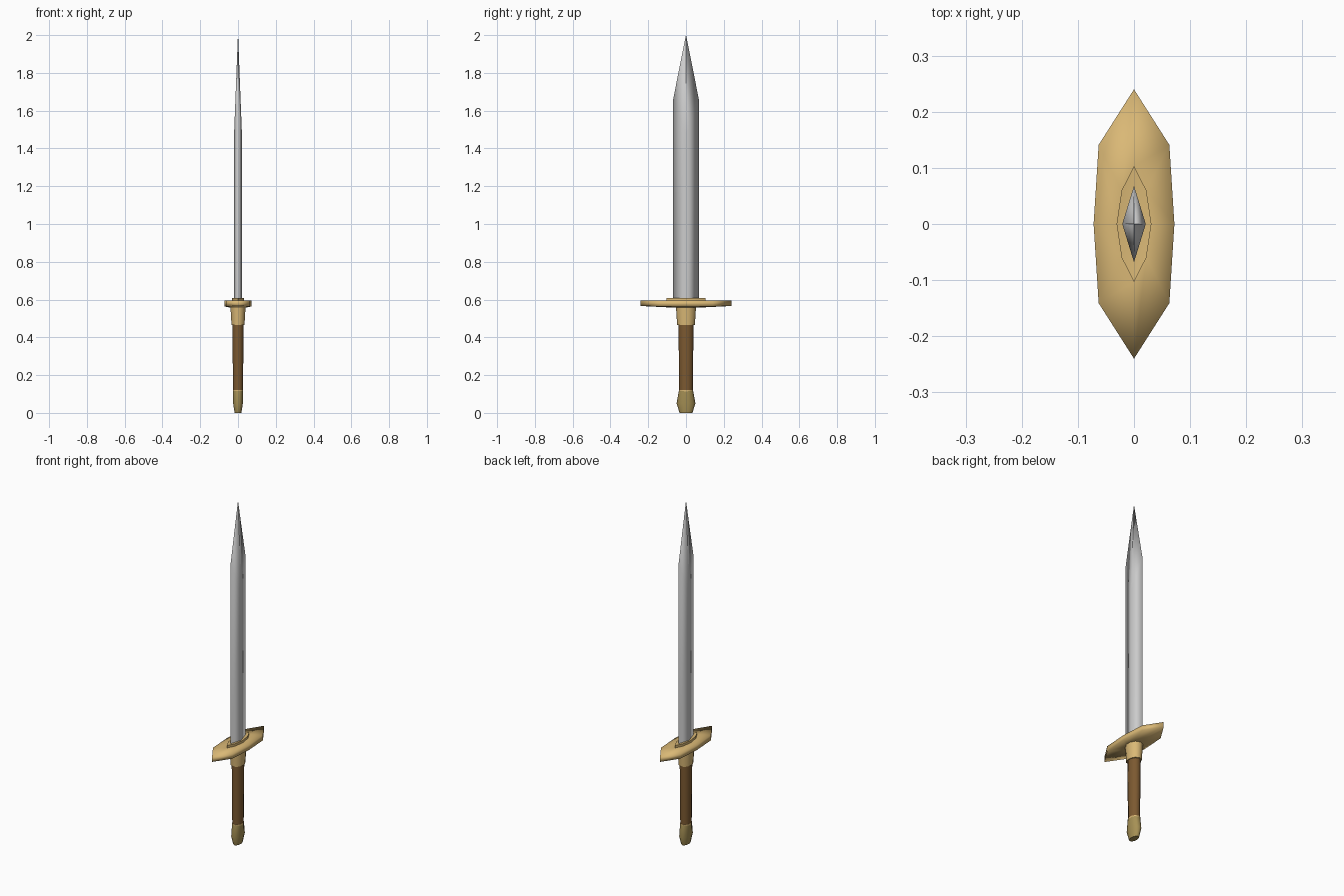
import bpy, math

if "Cube" in bpy.data.objects:
    bpy.data.objects.remove(bpy.data.objects["Cube"])


def material(name, color):
    m = bpy.data.materials.new(name)
    m.diffuse_color = (*color, 1)
    m.use_nodes = True
    m.node_tree.nodes["Principled BSDF"].inputs["Base Color"].default_value = m.diffuse_color
    return m


def loft(name, rings, mat=None, angle=30):
    """Skin a stack of equal-length rings of 3D points and cap both ends."""
    n = len(rings[0])
    verts = [p for r in rings for p in r]
    faces = [(i * n + j, i * n + (j + 1) % n, (i + 1) * n + (j + 1) % n, (i + 1) * n + j)
             for i in range(len(rings) - 1) for j in range(n)]
    faces += [tuple(reversed(range(n))), tuple(range(len(verts) - n, len(verts)))]
    me = bpy.data.meshes.new(name)
    me.from_pydata(verts, [], faces)
    ob = bpy.data.objects.new(name, me)
    bpy.context.collection.objects.link(ob)
    if mat:
        me.materials.append(mat)
    bpy.ops.object.select_all(action='DESELECT')
    ob.select_set(True)
    bpy.context.view_layer.objects.active = ob
    if angle is None:
        bpy.ops.object.shade_smooth()
    else:
        bpy.ops.object.shade_smooth_by_angle(angle=math.radians(angle))
    return ob


def oval(rx, ry, z, n=10):
    return [(rx * math.sin(-2 * math.pi * k / n), ry * math.cos(2 * math.pi * k / n), z)
            for k in range(n)]


def lozenge(tip, cx, cy, mid, z, z_tip=None):
    """Eight-point pointed outline, long axis on y."""
    zt = z if z_tip is None else z_tip
    return [(0, tip, zt), (-cx, cy, z), (-mid, 0, z), (-cx, -cy, z),
            (0, -tip, zt), (cx, -cy, z), (mid, 0, z), (cx, cy, z)]


def diamond(rx, ry, z_ridge, z_edge):
    return [(0, ry, z_edge), (-rx, 0, z_ridge), (0, -ry, z_edge), (rx, 0, z_ridge)]


gold = material("gold", (0.70, 0.48, 0.18))
bronze = material("bronze", (0.38, 0.28, 0.09))
leather = material("leather", (0.2, 0.1, 0.03))

# Blade: fully smooth; the central ridge starts tapering below the edge shoulders
loft("blade", [diamond(0.021, 0.068, 0.57, 0.57),
               diamond(0.021, 0.068, 0.60, 0.60),
               diamond(0.021, 0.068, 1.47, 1.66),
               diamond(0.0005, 0.0005, 2.0, 2.0)], angle=None)

# Crossguard: fully smooth, with a slightly bellied underside
loft("crossguard", [lozenge(0.06, 0.03, 0.035, 0.04, 0.557),
                    lozenge(0.24, 0.063, 0.141, 0.072, 0.564, 0.566),
                    lozenge(0.24, 0.063, 0.141, 0.072, 0.594),
                    lozenge(0.103, 0.022, 0.06, 0.031, 0.595)], gold, None)

# Collar around the blade root
loft("collar", [lozenge(0.103, 0.022, 0.06, 0.031, 0.59),
                lozenge(0.103, 0.022, 0.06, 0.031, 0.609),
                lozenge(0.07, 0.012, 0.035, 0.022, 0.607)], gold)

# Ferrule, grip and pommel
loft("ferrule", [oval(0.036, 0.047, 0.465), oval(0.042, 0.053, 0.56)], gold, 75)
loft("grip", [oval(0.028, 0.036, 0.11), oval(0.031, 0.040, 0.48)], leather, 75)
loft("pommel_ring", [oval(0.029, 0.038, 0.114), oval(0.029, 0.038, 0.122)], gold, 75)
loft("pommel", [oval(0.019, 0.034, 0.0), oval(0.027, 0.050, 0.05),
                oval(0.029, 0.038, 0.116)], bronze, 70)
